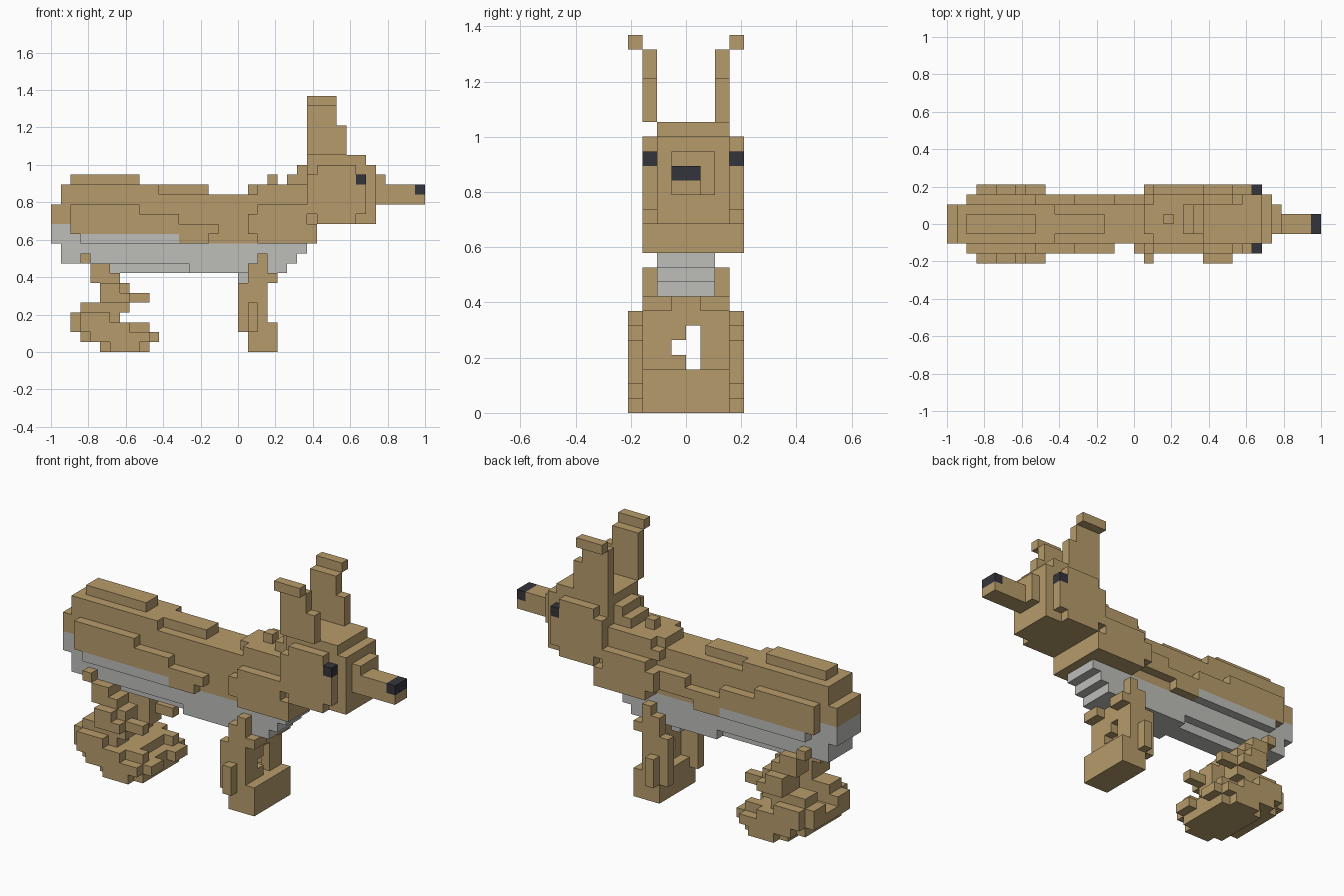
import bpy, bmesh, math
from mathutils import Vector

old = bpy.data.objects.get("Cube")
if old:
    bpy.data.objects.remove(old, do_unlink=True)

UNIT = 2 / 38                      # one block
ORIGIN = Vector((-1, -4 * UNIT, 0))


def material(name, rgb):
    m = bpy.data.materials.new(name)
    m.diffuse_color = (*rgb, 1)
    m.use_nodes = True
    bsdf = m.node_tree.nodes["Principled BSDF"]
    bsdf.inputs["Base Color"].default_value = (*rgb, 1)
    bsdf.inputs["Roughness"].default_value = 0.9
    return m


FUR = material("tan fur", (0.47, 0.33, 0.147))
BELLY = material("pale grey belly", (0.51, 0.51, 0.49))
DARK = material("dark nose and eyes", (0.034, 0.034, 0.045))


def mirrored(boxes):
    """Add the copies on the other side of the middle plane."""
    return boxes + [(a, b, 8 - d, 8 - c, e, f) for a, b, c, d, e, f in boxes]


def block_part(name, boxes, mats, rule=None):
    """Join boxes (x0, x1, y0, y1, z0, z1 in blocks) into one outer skin."""
    cells = {(x, y, z) for a, b, c, d, e, f in boxes
             for x in range(a, b) for y in range(c, d) for z in range(e, f)}
    bm = bmesh.new()
    verts = {}

    def corner(p):
        if p not in verts:
            verts[p] = bm.verts.new(ORIGIN + Vector(p) * UNIT)
        return verts[p]

    for cell in sorted(cells):
        for axis in range(3):
            for side in (0, 1):
                near = list(cell)
                near[axis] += 2 * side - 1
                if tuple(near) in cells:
                    continue
                loop = []
                for u, v in ((0, 0), (1, 0), (1, 1), (0, 1)):
                    p = list(cell)
                    p[axis] += side
                    p[(axis + 1) % 3] += u
                    p[(axis + 2) % 3] += v
                    loop.append(corner(tuple(p)))
                face = bm.faces.new(loop if side else loop[::-1])
                face.material_index = rule(*cell) if rule else 0
    bmesh.ops.dissolve_limit(bm, angle_limit=math.radians(1), verts=bm.verts[:],
                             edges=bm.edges[:], delimit={'MATERIAL'})
    mesh = bpy.data.meshes.new(name)
    bm.to_mesh(mesh)
    bm.free()
    for m in mats:
        mesh.materials.append(m)
    obj = bpy.data.objects.new(name, mesh)
    bpy.context.collection.objects.link(obj)
    return obj


# Trunk: core, back ridge, stepped flanks and belly
trunk = [
    (0, 27, 2, 6, 11, 13), (0, 26, 2, 6, 13, 15), (1, 26, 2, 6, 15, 16),
    (1, 11, 2, 6, 16, 17), (11, 16, 3, 5, 16, 17), (2, 9, 3, 5, 17, 18),
    (1, 26, 2, 6, 10, 11), (1, 25, 2, 6, 9, 10),
    (6, 14, 3, 5, 8, 9), (14, 24, 2, 6, 8, 9), (19, 20, 3, 5, 7, 8),
]
trunk += mirrored([
    (3, 16, 1, 2, 11, 12), (2, 17, 1, 2, 12, 13),
    (2, 13, 1, 2, 13, 14), (2, 9, 1, 2, 14, 15),
])
trunk += [(17, 20, 6, 7, 12, 14)]


def belly_rule(x, y, z):
    top = 13 if x < 2 else 12 if x < 13 else 11
    return 1 if z < top else 0


block_part("trunk", trunk, [FUR, BELLY], belly_rule)

# Shoulders, rounded in steps; the left one is a block further out
right_shoulder = [(21, 27, 1, 2, 11, 12), (20, 27, 1, 2, 12, 13),
                  (20, 26, 1, 2, 13, 14), (21, 26, 1, 2, 14, 15)]
block_part("right_shoulder", right_shoulder, [FUR])
block_part("left_shoulder", [(a, b, 6, 8, e, f) for a, b, c, d, e, f in right_shoulder], [FUR])

# Neck rising in steps to the head
block_part("neck", [
    (20, 27, 2, 7, 15, 16), (20, 21, 3, 6, 16, 17), (21, 27, 2, 7, 16, 17),
    (22, 23, 4, 5, 17, 18), (24, 27, 3, 6, 17, 18), (25, 27, 3, 6, 18, 19),
], [FUR])

# Head core, brow and rounded cheeks
head = [(26, 33, 2, 7, 13, 19), (26, 32, 2, 7, 19, 20), (33, 34, 3, 6, 15, 18)]
for y in (1, 7):
    head += [(27, 31, y, y + 1, 13, 14), (26, 32, y, y + 1, 14, 17),
             (26, 31, y, y + 1, 17, 18), (27, 31, y, y + 1, 18, 19)]
block_part("head", head, [FUR])
for name, y in (("right_eye", 1), ("left_eye", 7)):
    block_part(name, [(31, 32, y, y + 1, 17, 18)], [DARK])

# Snout with its nose block
block_part("snout", [(33, 37, 3, 5, 15, 17), (37, 38, 3, 5, 15, 16)], [FUR])
block_part("nose", [(37, 38, 3, 5, 16, 17)], [DARK])

# Ears with tips bent outward
ear = [(26, 29, 1, 2, 20, 25), (29, 30, 1, 2, 20, 23), (26, 29, 0, 1, 25, 26)]
block_part("right_ear", ear, [FUR])
block_part("left_ear", mirrored(ear)[len(ear):], [FUR])

# Front legs standing on one wide foot
block_part("front_legs", [
    (20, 23, 1, 7, 0, 3), (21, 22, 2, 6, 6, 8),
    (21, 22, 3, 4, 5, 6), (21, 22, 3, 4, 3, 4),
] + mirrored([
    (20, 22, 1, 2, 3, 8), (21, 22, 2, 3, 3, 8), (19, 20, 1, 2, 2, 7),
    (20, 21, 0, 1, 2, 5), (22, 23, 1, 3, 7, 8),
    (20, 22, 1, 2, 8, 9), (21, 22, 1, 2, 9, 10),
]), [FUR])

# Hind legs: joined knobbly feet, hocks and thighs
block_part("hind_legs", mirrored([
    (5, 10, 1, 4, 0, 1), (6, 9, 0, 1, 0, 1),
    (3, 10, 1, 4, 1, 2), (10, 11, 1, 3, 1, 2), (4, 10, 0, 1, 1, 2),
    (2, 9, 1, 4, 2, 3), (9, 10, 1, 2, 2, 3), (3, 8, 0, 1, 2, 3),
    (2, 7, 1, 3, 3, 4), (3, 6, 0, 1, 3, 4),
    (3, 8, 1, 3, 4, 5),
    (5, 8, 0, 3, 5, 6), (8, 10, 1, 2, 5, 6),
    (5, 8, 1, 3, 6, 7), (5, 7, 0, 1, 6, 7),
    (4, 7, 1, 3, 7, 8), (4, 6, 1, 3, 8, 9), (3, 4, 1, 2, 9, 10),
]), [FUR])
